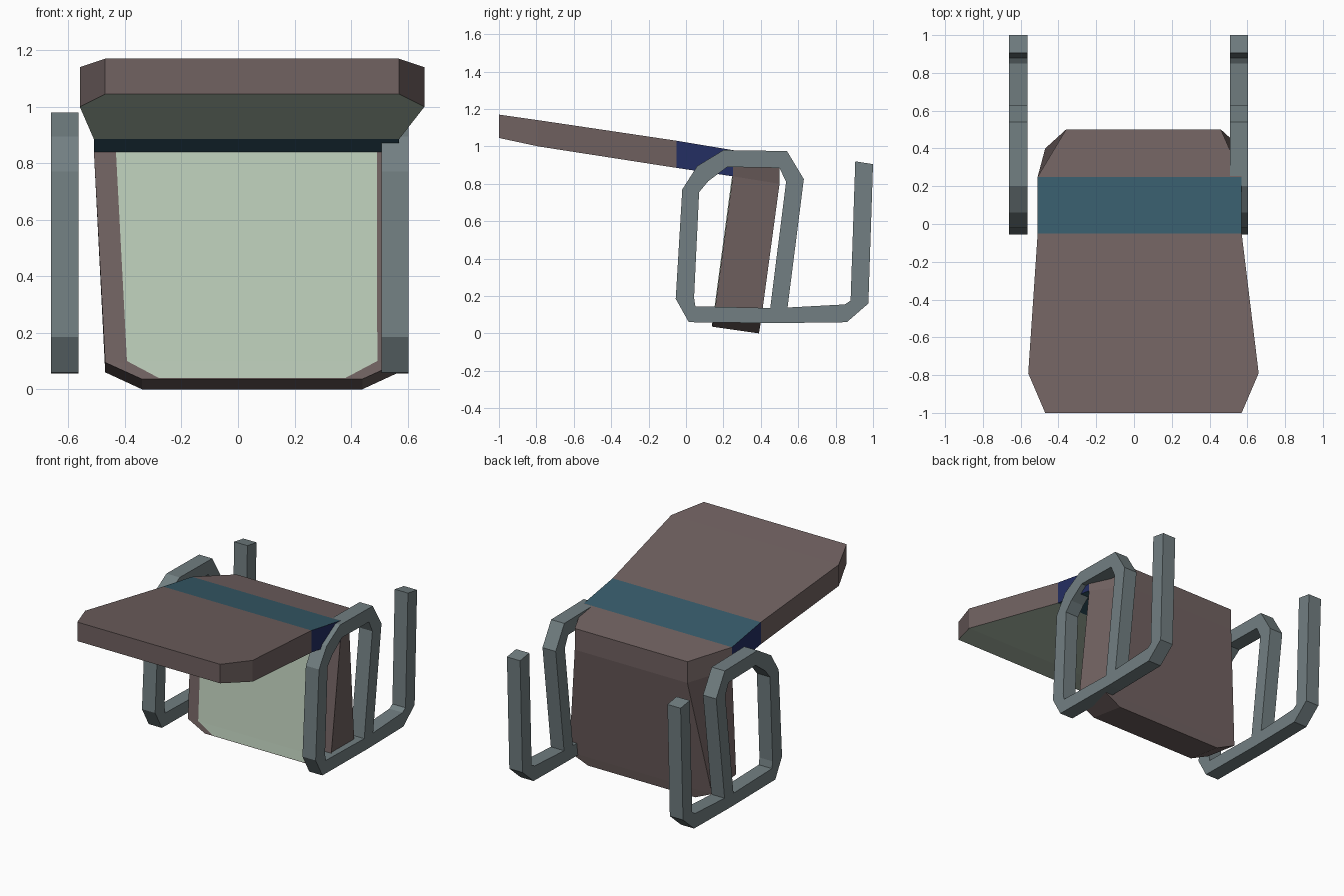
import bpy, bmesh

if "Cube" in bpy.data.objects:
    bpy.data.objects.remove(bpy.data.objects["Cube"])


def material(name, r, g, b):
    lin = [((c / 255 + 0.055) / 1.055) ** 2.4 for c in (r, g, b)]
    m = bpy.data.materials.new(name)
    m.diffuse_color = (*lin, 1)
    m.use_nodes = True
    m.node_tree.nodes["Principled BSDF"].inputs["Base Color"].default_value = m.diffuse_color
    return m


brown = material("brown leather", 113, 98, 97)
green = material("pale green", 186, 203, 184)
teal = material("teal band", 55, 92, 107)
navy = material("navy edge", 36, 46, 98)
grey = material("grey metal", 114, 127, 130)


def loft(name, stations, mats):
    """Loft four-cornered rings. A station is (outer y, outer z, inner y, inner z,
    outer centre x, outer half width, inner centre x, inner half width).
    mats colours the outer, right, inner and left faces in turn."""
    unique = list(dict.fromkeys(mats))
    me = bpy.data.meshes.new(name)
    for m in unique:
        me.materials.append(m)
    bm = bmesh.new()
    rings = []
    for oy, oz, iy, iz, oc, oh, ic, ih in stations:
        rings.append([bm.verts.new(p) for p in (
            (oc - oh, oy, oz), (oc + oh, oy, oz),
            (ic + ih, iy, iz), (ic - ih, iy, iz))])
    for a, b in zip(rings, rings[1:]):
        for i in range(4):
            j = (i + 1) % 4
            f = bm.faces.new((a[i], a[j], b[j], b[i]))
            f.material_index = unique.index(mats[i])
    for ring in (rings[0], rings[-1]):
        bm.faces.new(ring).material_index = unique.index(mats[1])
    bmesh.ops.remove_doubles(bm, verts=bm.verts, dist=0.0005)
    bmesh.ops.recalc_face_normals(bm, faces=bm.faces)
    bm.to_mesh(me)
    bm.free()
    ob = bpy.data.objects.new(name, me)
    bpy.context.collection.objects.link(ob)
    return ob


def slab(y, top, bottom, cx, half):
    return (y, top, y, bottom, cx, half, cx, half)


# Long upper panel, green underneath
waist_front = slab(-0.05, 1.03, 0.885, 0.03, 0.54)
waist_back = slab(0.25, 0.98, 0.84, 0.03, 0.54)
loft("upper_panel", [slab(-1.0, 1.17, 1.045, 0.05, 0.52),
                     slab(-0.79, 1.14, 1.0, 0.05, 0.61),
                     waist_front], [brown, brown, green, brown])

# Coloured band across the waist
loft("waist_band", [waist_front, waist_back], [teal, navy, teal, navy])

# Knee and lower panel, narrowed at the back of the knee
loft("lower_panel", [
    waist_back,
    (0.5, 0.94, 0.25, 0.84, 0.05, 0.41, 0.03, 0.54),
    (0.5, 0.80, 0.25, 0.84, 0.05, 0.41, 0.03, 0.54),
    (0.4, 0.06, 0.15, 0.095, 0.05, 0.52, 0.05, 0.52),
    (0.39, 0.0, 0.14, 0.036, 0.05, 0.39, 0.05, 0.39)], [brown] * 4)

# Green cushion face on the front of the lower panel
loft("cushion_face", [
    (0.252, 0.84, 0.246, 0.84, 0.03, 0.462, 0.03, 0.462),
    (0.153, 0.1, 0.147, 0.1, 0.05, 0.443, 0.05, 0.443),
    (0.144, 0.04, 0.138, 0.04, 0.05, 0.33, 0.05, 0.33)], [green] * 4)

# Bent square-bar side frames: outer and inner edge of each bend
bends = [(1.0, 0.905, 0.905, 0.92), (0.975, 0.16, 0.88, 0.175),
         (0.86, 0.06, 0.85, 0.155), (0.48, 0.055, 0.48, 0.135),
         (0.015, 0.06, 0.05, 0.145), (-0.055, 0.185, 0.043, 0.19),
         (-0.02, 0.77, 0.07, 0.755), (0.06, 0.895, 0.12, 0.815),
         (0.2, 0.98, 0.22, 0.89), (0.54, 0.975, 0.5, 0.885),
         (0.63, 0.825, 0.535, 0.81), (0.538, 0.1, 0.446, 0.1)]
for side, x in (("left", -0.613), ("right", 0.556)):
    loft(side + "_side_frame", [(*b, x, 0.048, x, 0.048) for b in bends], [grey] * 4)
